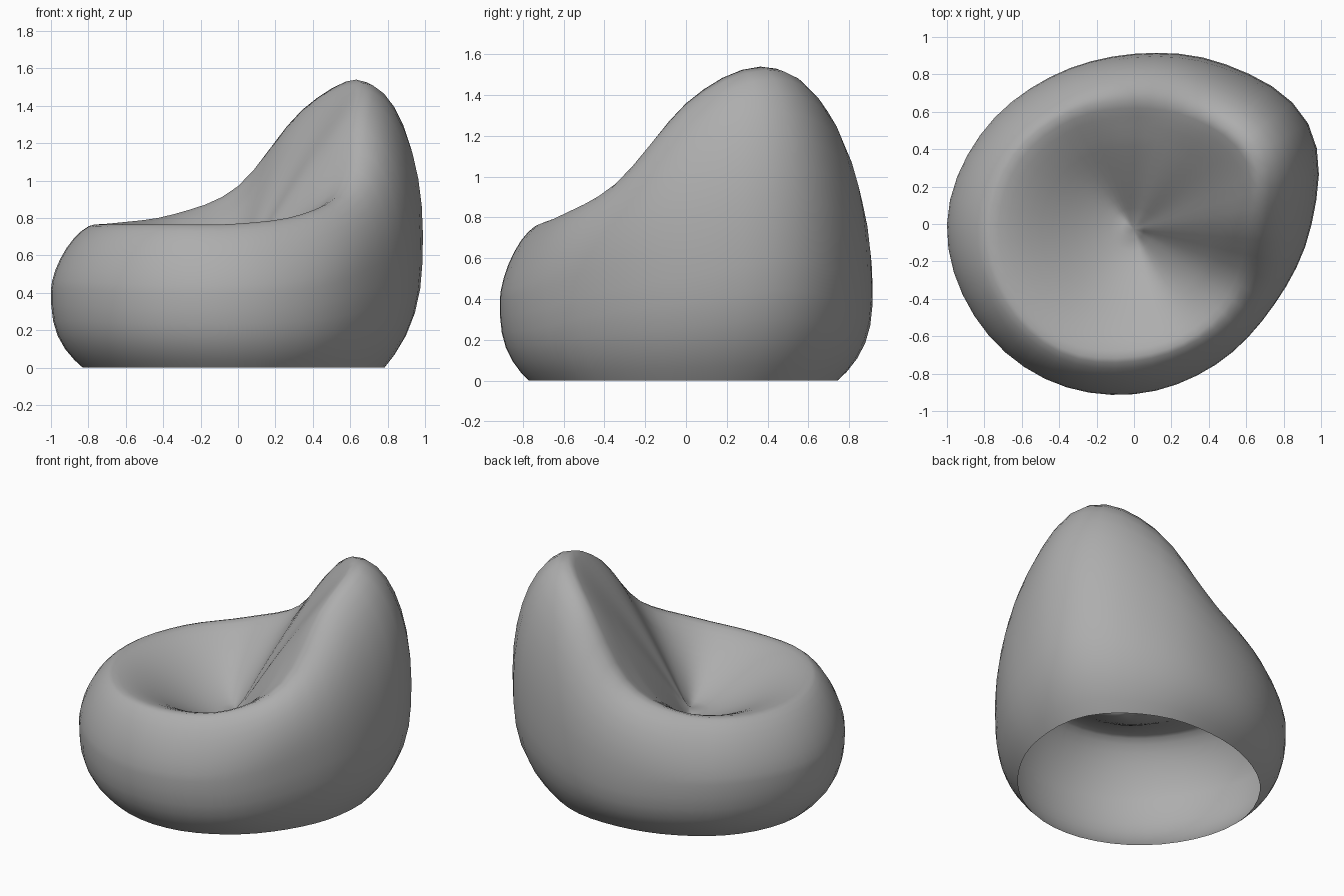
import bpy, bmesh, math

if "Cube" in bpy.data.objects:
    bpy.data.objects.remove(bpy.data.objects["Cube"])

# Profile controls every 30 degrees around z, starting at +x
BASE = [.77, .84, .80, .74, .74, .79, .83, .82, .80, .77, .73, .72]   # floor radius
WIDE = [.95, 1.075, .985, .91, .905, .95, 1.0, .985, .955, .91, .87, .865]  # widest radius
WIDE_Z = [.65, .75, .58, .43, .42, .42, .42, .42, .40, .40, .43, .55]
RIM = [.64, .73, .69, .66, .69, .74, .77, .78, .77, .71, .68, .66]    # top ridge radius
RIM_Z = [1.36, 1.54, 1.38, .97, .82, .775, .765, .765, .765, .77, .82, .97]
SEAT = (.0, -.03, .49)                                                # lowest seat point
SEGS = 48


def sample(vals, t):
    """Periodic Catmull-Rom through the control values, t in 0..1."""
    n = len(vals)
    i = int(t * n)
    f = t * n - i
    a, b, c, d = (vals[(i + k) % n] for k in (-1, 0, 1, 2))
    return b + .5 * f * (c - a + f * (2*a - 5*b + 4*c - d + f * (3*(b - c) + d - a)))


def column(t):
    """Points from the floor, over the ridge and down into the seat."""
    ang = t * math.tau
    rb, rw, zw, rr, zr = (sample(v, t) for v in (BASE, WIDE, WIDE_Z, RIM, RIM_Z))
    facing = math.cos(ang - math.radians(30))        # 1 at the backrest, -1 at the front
    back = min(1, max(0, (facing + .3) / .8))
    back = back * back * (3 - 2 * back)
    p = 1.3 - .3 * back
    rz = []
    for k in range(6):                       # tucked-in base
        s = (k / 6) ** 1.3
        rz.append((rb + (rw - rb) * (1 - (1 - s) ** 3), zw * s))
    for k in range(9):                       # bulging outer side
        a = k / 8 * math.pi / 2
        rz.append((rr + (rw - rr) * max(0, math.cos(a)) ** p,
                   zw + (zr - zw) * math.sin(a) ** p))
    pts = [(r * math.cos(ang), r * math.sin(ang), z) for r, z in rz]
    x, y, _ = pts[-1]
    q = .72 + .2 * max(0, -facing)           # steeper side walls, gentler front
    for k in range(1, 13):                   # flat backrest blending into a rounded hollow
        u = (k / 13) ** 1.1
        hollow = .5 + .5 * math.cos(math.pi * u ** q)
        f = hollow + (1 - u ** 1.2 - hollow) * back
        pts.append((x + (SEAT[0] - x) * u, y + (SEAT[1] - y) * u,
                    SEAT[2] + (zr - SEAT[2]) * f))
    return pts


# Bean bag shell, open underneath
bm = bmesh.new()
cols = [[bm.verts.new(p) for p in column(i / SEGS)] for i in range(SEGS)]
centre = bm.verts.new(SEAT)
for i in range(SEGS):
    a, b = cols[i], cols[(i + 1) % SEGS]
    for k in range(len(a) - 1):
        bm.faces.new((a[k], b[k], b[k + 1], a[k + 1]))
    bm.faces.new((a[-1], b[-1], centre))
# Soften the crease where the backrest meets the seat
inner = [v for c in cols for v in c[-9:]] + [centre]
for _ in range(3):
    bmesh.ops.smooth_vert(bm, verts=inner, factor=.5,
                          use_axis_x=True, use_axis_y=True, use_axis_z=True)
for f in bm.faces:
    f.smooth = True
mesh = bpy.data.meshes.new("bean_bag_seat")
bm.to_mesh(mesh)
bm.free()
bag = bpy.data.objects.new("bean_bag_seat", mesh)
bpy.context.collection.objects.link(bag)

# Mid-grey cloth
cloth = bpy.data.materials.new("grey_cloth")
cloth.diffuse_color = (.42, .42, .42, 1)
cloth.use_nodes = True
cloth.node_tree.nodes["Principled BSDF"].inputs["Base Color"].default_value = cloth.diffuse_color
mesh.materials.append(cloth)
